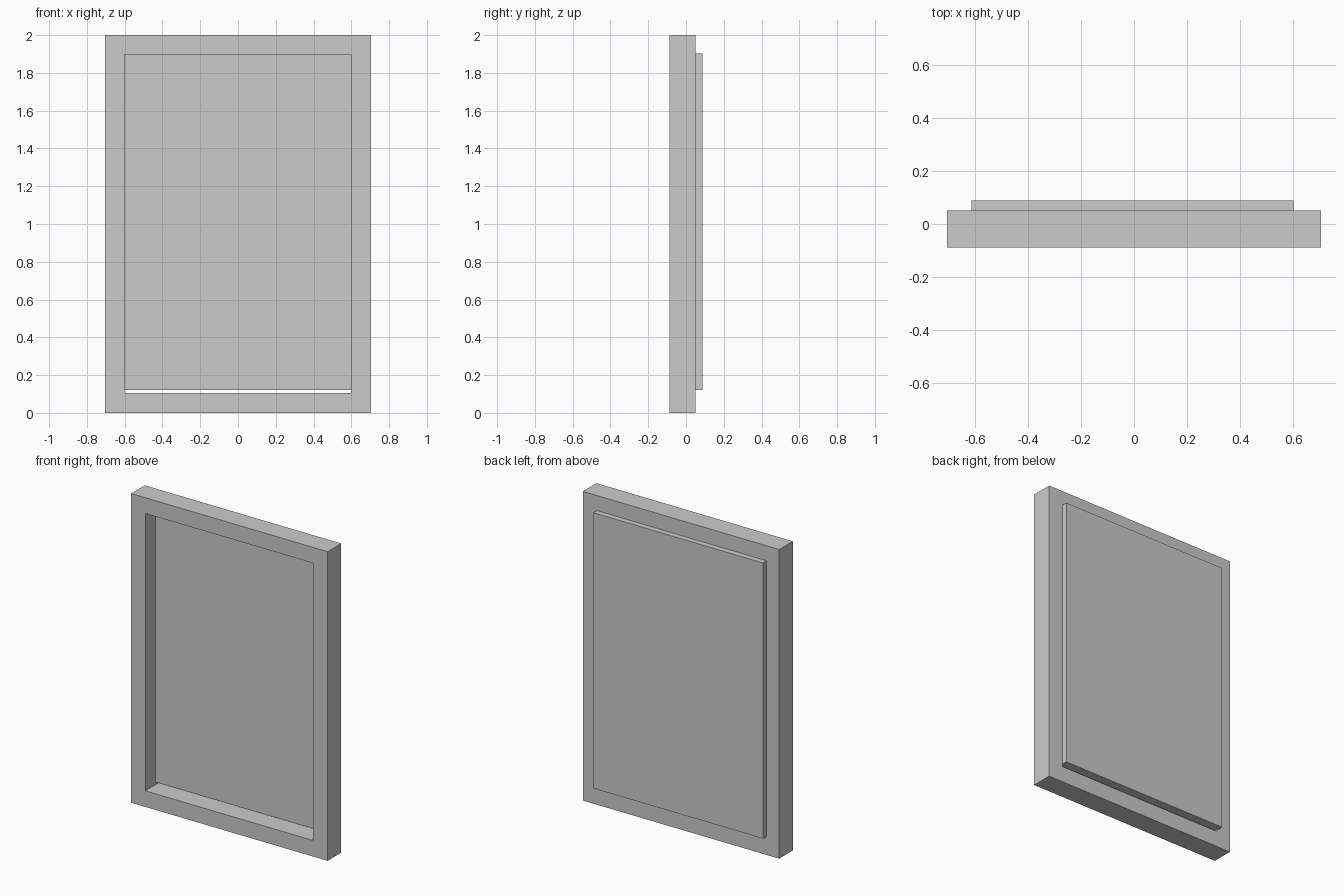
import bpy, bmesh

if "Cube" in bpy.data.objects:
    bpy.data.objects.remove(bpy.data.objects["Cube"])


def make_object(name, bm):
    bmesh.ops.recalc_face_normals(bm, faces=bm.faces)
    mesh = bpy.data.meshes.new(name)
    bm.to_mesh(mesh)
    bm.free()
    obj = bpy.data.objects.new(name, mesh)
    bpy.context.collection.objects.link(obj)
    return obj


def rect(bm, x0, x1, z0, z1, y):
    return [bm.verts.new((x, y, z)) for x, z in ((x0, z0), (x1, z0), (x1, z1), (x0, z1))]


# Outer frame: one rectangular ring with a through opening
bm = bmesh.new()
front, back = -0.088, 0.051
outer = (-0.703, 0.703, 0.0, 2.0)
inner = (-0.602, 0.599, 0.104, 1.898)
loops = [rect(bm, *outer, front), rect(bm, *outer, back),
         rect(bm, *inner, back), rect(bm, *inner, front)]
for k in range(4):
    a, b = loops[k], loops[(k + 1) % 4]
    for i in range(4):
        j = (i + 1) % 4
        bm.faces.new((a[i], a[j], b[j], b[i]))
make_object("frame", bm)

# Back panel: set into the opening, standing proud of the rear face
bm = bmesh.new()
panel = (-0.612, 0.601, 0.12, 1.903)
a = rect(bm, *panel, 0.018)
b = rect(bm, *panel, 0.088)
bm.faces.new(a)
bm.faces.new(b[::-1])
for i in range(4):
    j = (i + 1) % 4
    bm.faces.new((a[i], a[j], b[j], b[i]))
make_object("panel", bm)
